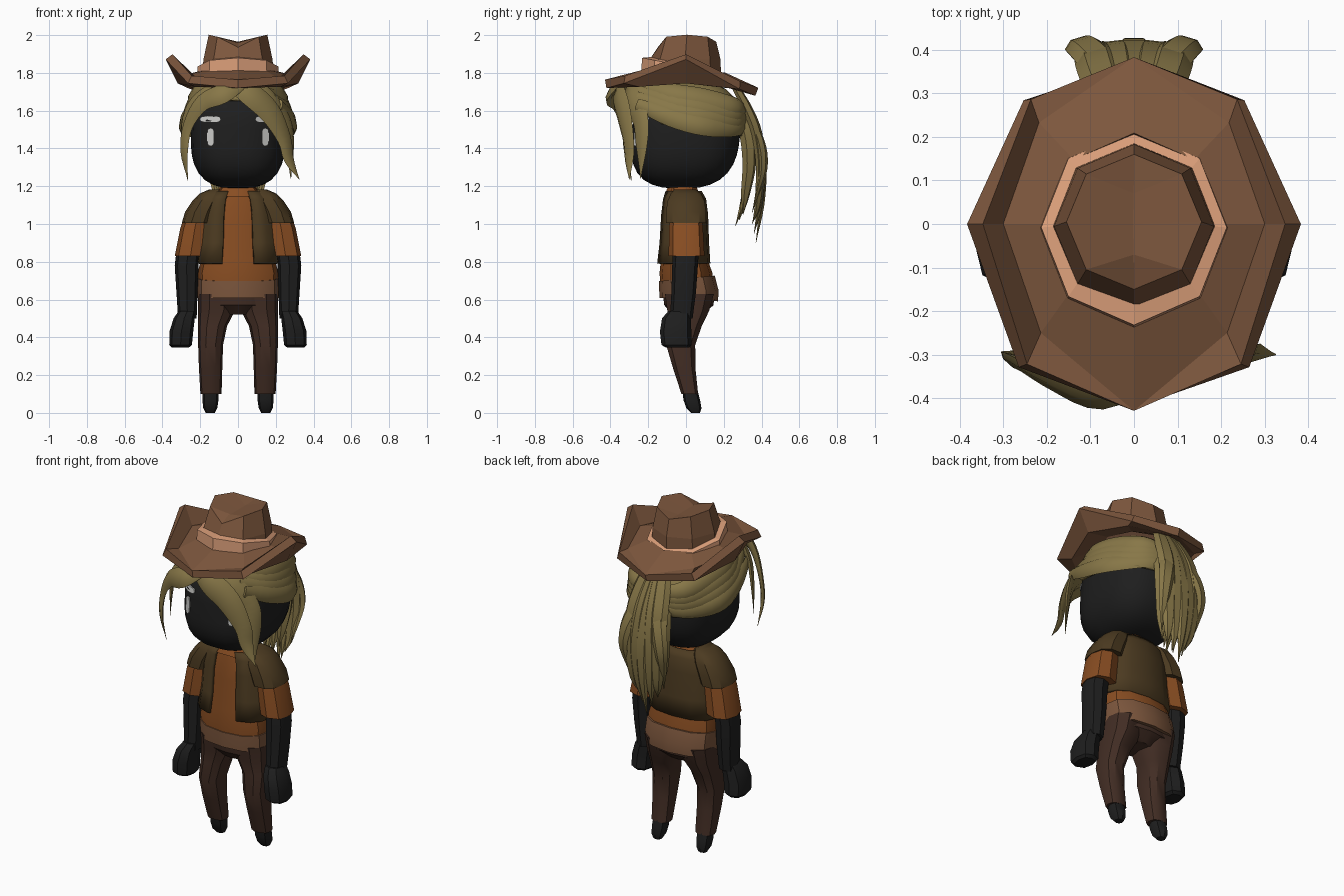
import bpy, bmesh, math
from mathutils import Vector

if "Cube" in bpy.data.objects:
    bpy.data.objects.remove(bpy.data.objects["Cube"])


def material(name, r, g, b):
    m = bpy.data.materials.new(name)
    m.diffuse_color = (r, g, b, 1)
    m.use_nodes = True
    m.node_tree.nodes["Principled BSDF"].inputs["Base Color"].default_value = m.diffuse_color
    return m


BLACK = material("black", .013, .013, .013)
HAIR = material("straw_hair", .245, .185, .064)
HAT = material("hat_brown", .205, .095, .047)
BAND = material("tan_band", .70, .34, .19)
VEST = material("olive_brown", .072, .043, .015)
SHIRT = material("rust_orange", .25, .075, .016)
TROUSERS = material("dark_brown", .056, .027, .018)
PALE = material("pale_grey", .60, .60, .58)


def finish(name, bm, mat, angle=35, solid=0):
    bmesh.ops.recalc_face_normals(bm, faces=bm.faces)
    me = bpy.data.meshes.new(name)
    bm.to_mesh(me)
    bm.free()
    me.materials.append(mat)
    if angle:
        me.shade_smooth()
        me.set_sharp_from_angle(angle=math.radians(angle))
    ob = bpy.data.objects.new(name, me)
    bpy.context.collection.objects.link(ob)
    if solid:
        mod = ob.modifiers.new("thickness", 'SOLIDIFY')
        mod.thickness, mod.offset = solid, 0
    return ob


def skin(bm, rings, closed=True, caps=True):
    n = len(rings[0])
    for a, b in zip(rings, rings[1:]):
        for i in range(n if closed else n - 1):
            j = (i + 1) % n
            bm.faces.new((a[i], a[j], b[j], b[i]))
    if caps:
        bm.faces.new(rings[0])
        bm.faces.new(rings[-1])


def loft(name, mat, rings, n=10, p=2.5, gap=0, angle=35, solid=0):
    """Rings are (cx, cy, z, rx, ry, slope along y); gap opens the front."""
    bm = bmesh.new()
    out = []
    for cx, cy, z, rx, ry, *slope in rings:
        ring = []
        for i in range(n):
            if gap:
                a = -math.pi / 2 + gap + (2 * math.pi - 2 * gap) * i / (n - 1)
            else:
                a = 2 * math.pi * i / n
            c, s = math.cos(a), math.sin(a)
            x = rx * math.copysign(abs(c) ** (2 / p), c)
            y = ry * math.copysign(abs(s) ** (2 / p), s)
            ring.append(bm.verts.new((cx + x, cy + y, z + (slope[0] * y if slope else 0))))
        out.append(ring)
    skin(bm, out, not gap, not gap)
    return finish(name, bm, mat, angle, solid)


def chin_shift(z):
    return .1 * min(z - HEAD.z, 0)


def rounded_ball(name, mat, radii, cuts=(), solid=0):
    bm = bmesh.new()
    bmesh.ops.create_uvsphere(bm, u_segments=28, v_segments=18, radius=1)
    for v in bm.verts:
        k = sum(abs(c) ** P for c in v.co) ** (1 / P)
        v.co = Vector((v.co[i] / k * radii[i] for i in range(3))) + HEAD
        v.co.y += chin_shift(v.co.z)
    for co, no in cuts:
        bmesh.ops.bisect_plane(bm, geom=bm.verts[:] + bm.edges[:] + bm.faces[:],
                               plane_co=co, plane_no=no, clear_inner=True)
    return finish(name, bm, mat, 50, solid)


def lock(name, pts, thick=.3):
    """Tapered lens-shaped hair lock through (x, y, z, half width)."""
    P4 = [Vector(p) for p in pts]
    P4 = [P4[0] * 2 - P4[1]] + P4 + [P4[-1] * 2 - P4[-2]]
    path = []
    for a, b, c, d in zip(P4, P4[1:], P4[2:], P4[3:]):
        for k in range(4):
            t = k / 4
            path.append(.5 * (2 * b + (c - a) * t + (2 * a - 5 * b + 4 * c - d) * t * t
                              + (3 * b - a - 3 * c + d) * t ** 3))
    path.append(P4[-2])
    bm = bmesh.new()
    rings = []
    for i, q in enumerate(path):
        tan = (path[min(i + 1, len(path) - 1)] - path[max(i - 1, 0)]).to_3d().normalized()
        out = Vector((q.x, q.y, .6 * max(q.z - 1.45, 0)))
        side = tan.cross(out).normalized()
        nor = side.cross(tan)
        w = max(q.w, .002)
        rings.append([bm.verts.new(q.to_3d() + side * w * u + nor * w * v * thick) for u, v in
                      ((1, 0), (.5, 1), (-.5, 1), (-1, 0), (-.5, -1), (.5, -1))])
    skin(bm, rings)
    finish(name, bm, HAIR, 40)


# Head
P = 2.7
HEAD = Vector((0, 0, 1.46))
RX, RY, RZ = .25, .285, .272
rounded_ball("head", BLACK, (RX, RY, RZ))


# Eyes and brows: thin rounded plates following the face
def face_plate(name, x, z, hw, hh):
    bm = bmesh.new()
    rings = []
    for off in (-.002, .007):
        ring = []
        for i in range(12):
            a = math.tau * i / 12
            c, s = math.cos(a), math.sin(a)
            px = x + hw * math.copysign(abs(c) ** .6, c)
            pz = z + hh * math.copysign(abs(s) ** .6, s)
            d = 1 - abs(px / RX) ** P - abs((pz - HEAD.z) / RZ) ** P
            ring.append(bm.verts.new((px, chin_shift(pz) - RY * max(d, 0) ** (1 / P) - off, pz)))
        rings.append(ring)
    skin(bm, rings)
    finish(name, bm, PALE, 0)


for side, s in (("left", 1), ("right", -1)):
    face_plate(side + "_eye", s * .145, 1.46, .019, .048)
    face_plate(side + "_brow", s * .147, 1.555, .056, .016)

# Hair cap, trimmed around the face and nape
rounded_ball("hair_cap", HAIR, (.272, .298, .295),
             [((0, 0, 1.51), (0, .15, 1)), ((0, -.24, 1.64), (0, .8, .8))], .015)

# Side hair swept back to the ponytail, and outer ponytail locks
for side, s in (("left", 1), ("right", -1)):
    for i in range(4):
        lock(f"{side}_side_hair_{i}", [
            (s * (.12 + .035 * i), -.26, 1.74 - .035 * i, .03),
            (s * (.225 + .018 * i), -.08, 1.70 - .045 * i, .05),
            (s * (.225 + .018 * i), .1, 1.67 - .05 * i, .055),
            (s * .165, .265, 1.63 - .04 * i, .045),
            (s * .03, .32, 1.60 - .02 * i, .03)], .35)
    lock(side + "_tail_curl", [(s * .02, .29, 1.63, .035), (s * .06, .35, 1.53, .05),
                               (s * .105, .40, 1.41, .045), (s * .125, .41, 1.29, .035),
                               (s * .115, .38, 1.17, .02), (s * .10, .35, 1.06, 0)], .45)

# Ponytail: an outer layer and an inner layer
for k in range(-2, 3):
    a = abs(k)
    lock(f"ponytail_outer_{k + 2}", [
        (.022 * k, .265, 1.72, .04), (.034 * k, .325, 1.61, .05), (.042 * k, .375, 1.48, .052),
        (.044 * k, .405 - .005 * a, 1.30, .046), (.038 * k, .40 - .01 * a, 1.10, .032),
        (.03 * k, .37 - .01 * a, .9 + .05 * a, 0)], .45)
    lock(f"ponytail_inner_{k + 2}", [
        (.02 * k, .26, 1.62, .04), (.034 * k, .32, 1.48, .052), (.038 * k, .335, 1.32, .048),
        (.033 * k, .315, 1.16, .032), (.028 * k, .262 + .02 * a, .99 + .03 * a, 0)], .65)

# Fringe
lock("long_fringe", [(-.06, -.33, 1.76, .03), (.06, -.355, 1.69, .065), (.17, -.33, 1.59, .065),
                     (.245, -.305, 1.45, .046), (.27, -.30, 1.34, .034), (.325, -.30, 1.235, 0)])
lock("under_fringe", [(0, -.29, 1.75, .05), (.14, -.29, 1.67, .065), (.24, -.24, 1.55, .055),
                      (.27, -.235, 1.42, .04), (.28, -.24, 1.24, 0)])
lock("curled_fringe", [(.03, -.35, 1.75, .03), (-.08, -.40, 1.69, .055), (-.19, -.36, 1.64, .048),
                       (-.265, -.32, 1.52, .034), (-.285, -.31, 1.38, .026), (-.265, -.29, 1.23, 0)])
lock("short_fringe", [(0, -.30, 1.75, .05), (-.12, -.31, 1.70, .06), (-.23, -.26, 1.63, .05),
                      (-.28, -.22, 1.52, .035), (-.29, -.22, 1.34, 0)])

# Hat brim with upturned side flaps
bm = bmesh.new()
inner = [(.19 * math.cos(a), .20 * math.sin(a), 1.80 - .01 * (1 + math.sin(a)))
         for a in (math.radians(-90 + 45 * i) for i in range(5))]
fold = [(0, -.425, 1.742), (.22, -.25, 1.748), (.31, 0, 1.765), (.225, .23, 1.74), (0, .375, 1.70)]
rim = [(.255, -.325, 1.765), (.365, 0, 1.885), (.245, .285, 1.735)]
for s in (1, -1):
    I, F, R = [[bm.verts.new((s * x, y, z)) for x, y, z in pts] for pts in (inner, fold, rim)]
    faces = [(I[i], I[i + 1], F[i + 1], F[i]) for i in range(4)]
    faces += [(F[0], F[1], R[0]), (F[1], F[2], R[1], R[0]),
              (F[2], F[3], R[2], R[1]), (F[3], F[4], R[2])]
    for f in faces:
        bm.faces.new(f)
bmesh.ops.remove_doubles(bm, verts=bm.verts, dist=.0005)
finish("hat_brim", bm, HAT, 0, .045)

# Hat band, higher at the front, and creased crown
loft("hat_band", BAND, [(0, -.01, 1.77, .217, .23), (0, -.008, 1.835, .213, .224, -.2),
                        (0, -.005, 1.845, .178, .178, -.22)], 8, 2, angle=0)
crown = loft("hat_crown", HAT, [(0, -.005, 1.79, .19, .19), (0, -.005, 1.87, .183, .188),
                                (0, .005, 1.965, .155, .155), (0, 0, 1.96, .002, .1)], 8, 2, angle=0)
for v in crown.data.vertices:
    if v.co.z > 1.9:
        v.co.z += .24 * abs(v.co.x) - (.03 if v.co.y < -.12 else 0)

# Shirt, collar and belt
loft("shirt", SHIRT, [(0, 0, .66, .205, .135), (0, 0, .74, .213, .14), (0, -.01, .82, .195, .122),
                      (0, -.01, 1.0, .175, .11), (0, -.01, 1.12, .15, .1),
                      (0, -.02, 1.19, .1, .075)], 12)
loft("collar", SHIRT, [(0, -.02, 1.145, .128, .1), (0, -.02, 1.195, .095, .08)], 10)
loft("belt", HAT, [(0, .015, .60, .212, .155, -.06), (0, .015, .65, .218, .157),
                   (0, .005, .712, .217, .147, .1)], 12)

# Open vest
loft("vest", VEST, [(0, -.015, .79, .212, .135), (0, -.012, .9, .195, .125),
                    (0, -.01, 1.05, .185, .118), (0, -.01, 1.13, .165, .108),
                    (0, -.015, 1.17, .125, .09)], 13, gap=.33, solid=.018)

# Hips
loft("hips", TROUSERS, [(0, .015, .65, .2, .14), (0, .015, .57, .19, .13),
                        (0, .01, .52, .1, .08)], 12)

# Arms and legs
for side, s in (("left", 1), ("right", -1)):
    def limb(name, mat, rings, n=8):
        loft(f"{side}_{name}", mat, [(s * r[0],) + r[1:] for r in rings], n)

    limb("vest_shoulder", VEST, [(.115, -.005, 1.182, .04, .06), (.14, 0, 1.16, .065, .085),
                                 (.165, 0, 1.12, .078, .102), (.195, 0, 1.065, .085, .11),
                                 (.215, 0, 1.005, .083, .11)], 10)
    limb("sleeve", SHIRT, [(.215, 0, 1.04, .067, .085), (.228, 0, .98, .077, .09),
                           (.252, .003, .83, .083, .095)])
    limb("forearm", BLACK, [(.262, 0, .87, .062, .068), (.272, -.005, .78, .063, .068),
                            (.27, -.012, .64, .056, .065), (.268, -.025, .5, .049, .06)])
    limb("hand", BLACK, [(.268, -.035, .54, .046, .058), (.285, -.05, .5, .056, .077),
                         (.300, -.055, .43, .063, .083), (.304, -.05, .36, .06, .08),
                         (.306, -.045, .345, .045, .06)])
    limb("trouser_leg", TROUSERS, [(.11, .018, .63, .103, .135), (.114, .012, .54, .098, .115),
                                   (.135, -.003, .46, .077, .09), (.145, -.028, .36, .066, .08),
                                   (.145, -.01, .24, .062, .062), (.143, .02, .1, .056, .046)], 10)
    limb("foot", BLACK, [(.144, .02, .13, .042, .038), (.146, .03, .07, .043, .044),
                         (.147, .042, .025, .037, .04), (.147, .05, 0, .024, .024)])
